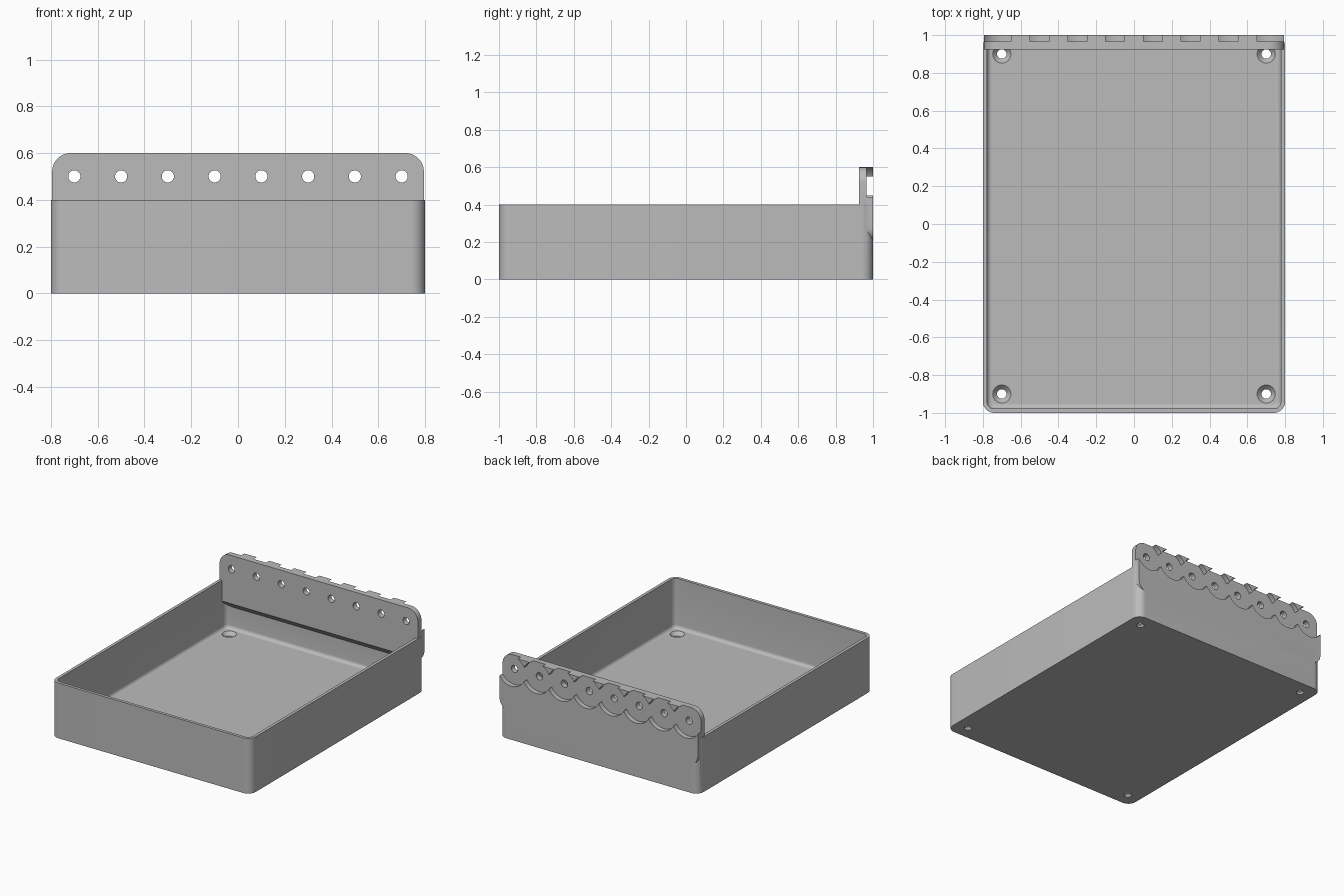
import bpy, bmesh, math
from mathutils import Matrix, Vector

if "Cube" in bpy.data.objects:
    bpy.data.objects.remove(bpy.data.objects["Cube"], do_unlink=True)

GREY = 0.5
mat = bpy.data.materials.new("plain grey")
mat.use_nodes = True
mat.diffuse_color = (GREY, GREY, GREY, 1)
mat.node_tree.nodes["Principled BSDF"].inputs["Base Color"].default_value = (GREY, GREY, GREY, 1)

# Axis frames that carry a flat outline (u, v) and its depth w into the model
ALONG_Z = Matrix.Identity(3)
ALONG_Y = Matrix(((1, 0, 0), (0, 0, 1), (0, 1, 0)))
ALONG_X = Matrix(((0, 0, 1), (1, 0, 0), (0, 1, 0)))


def rounded_rect(u0, u1, v0, v1, r, steps=12):
    pts = []
    corners = [(u1 - r, v1 - r), (u0 + r, v1 - r), (u0 + r, v0 + r), (u1 - r, v0 + r)]
    for q, (cu, cv) in enumerate(corners):
        for i in range(steps + 1):
            a = math.pi / 2 * (q + i / steps)
            pts.append((cu + r * math.cos(a), cv + r * math.sin(a)))
    return pts


def circle(u, v, r, n=48):
    return [(u + r * math.cos(math.tau * i / n), v + r * math.sin(math.tau * i / n)) for i in range(n)]


def loft(name, frame, sections):
    """Solid through matching outlines, each given as (outline, depth)."""
    bm = bmesh.new()
    rings = [[bm.verts.new(frame @ Vector((u, v, w))) for u, v in pts] for pts, w in sections]
    for a, b in zip(rings, rings[1:]):
        for i in range(len(a)):
            j = (i + 1) % len(a)
            bm.faces.new((a[i], a[j], b[j], b[i]))
    bm.faces.new(rings[0])
    bm.faces.new(rings[-1])
    bmesh.ops.recalc_face_normals(bm, faces=bm.faces)
    mesh = bpy.data.meshes.new(name)
    bm.to_mesh(mesh)
    bm.free()
    mesh.materials.append(mat)
    obj = bpy.data.objects.new(name, mesh)
    bpy.context.collection.objects.link(obj)
    return obj


def combine(target, tool, operation="DIFFERENCE"):
    mod = target.modifiers.new("combine", "BOOLEAN")
    mod.operation, mod.solver, mod.object = operation, "EXACT", tool
    bpy.context.view_layer.objects.active = target
    bpy.ops.object.modifier_apply(modifier=mod.name)
    bpy.data.objects.remove(tool, do_unlink=True)


W, D, H = 0.8, 1.0, 0.4
WALL, FLOOR, FILLET, CORNER = 0.022, 0.04, 0.025, 0.06


def tray_outline(inset):
    return rounded_rect(-W + inset, W - inset, -D + inset, D - inset, CORNER - inset)


# Open tray with a small fillet between walls and floor
tray = loft("tray", ALONG_Z, [(tray_outline(0), 0), (tray_outline(0), H)])
sections = []
for i in range(7):
    a = math.pi / 2 * i / 6
    sections.append((tray_outline(WALL + FILLET * (1 - math.sin(a))), FLOOR + FILLET * (1 - math.cos(a))))
sections.append((tray_outline(WALL), H + 0.1))
combine(tray, loft("cavity", ALONG_Z, sections))

# Raised back plate, its inner lower edge sloping into the wall
outline = rounded_rect(-0.795, 0.795, 0.2, 0.6, 0.08)
plate = loft("back_plate", ALONG_Y, [(outline, 0.925), (outline, D)])
wedge = [(0.905, 0.27), (0.905, 0.15), (0.978, 0.15), (0.978, 0.197)]
combine(plate, loft("slope", ALONG_X, [(wedge, -1), (wedge, 1)]))
combine(tray, plate, "UNION")

# Row of round recesses with through holes along the plate
for i in range(8):
    x = -0.7 + 0.2 * i
    recess, hole = circle(x, 0.5, 0.112), circle(x, 0.5, 0.026, 32)
    combine(tray, loft("recess", ALONG_Y, [(recess, 0.965), (recess, 1.1)]))
    combine(tray, loft("hole", ALONG_Y, [(hole, 0.8), (hole, 1.1)]))

# Countersunk screw holes in the floor corners
for x in (-0.7, 0.7):
    for y in (-0.9, 0.9):
        small, large = circle(x, y, 0.025), circle(x, y, 0.048)
        combine(tray, loft("screw_hole", ALONG_Z, [
            (small, -0.1), (small, 0.015), (large, FLOOR), (large, FLOOR + 0.02)]))

bpy.ops.object.select_all(action="DESELECT")
tray.select_set(True)
bpy.context.view_layer.objects.active = tray
bpy.ops.object.shade_smooth_by_angle(angle=math.radians(30))
